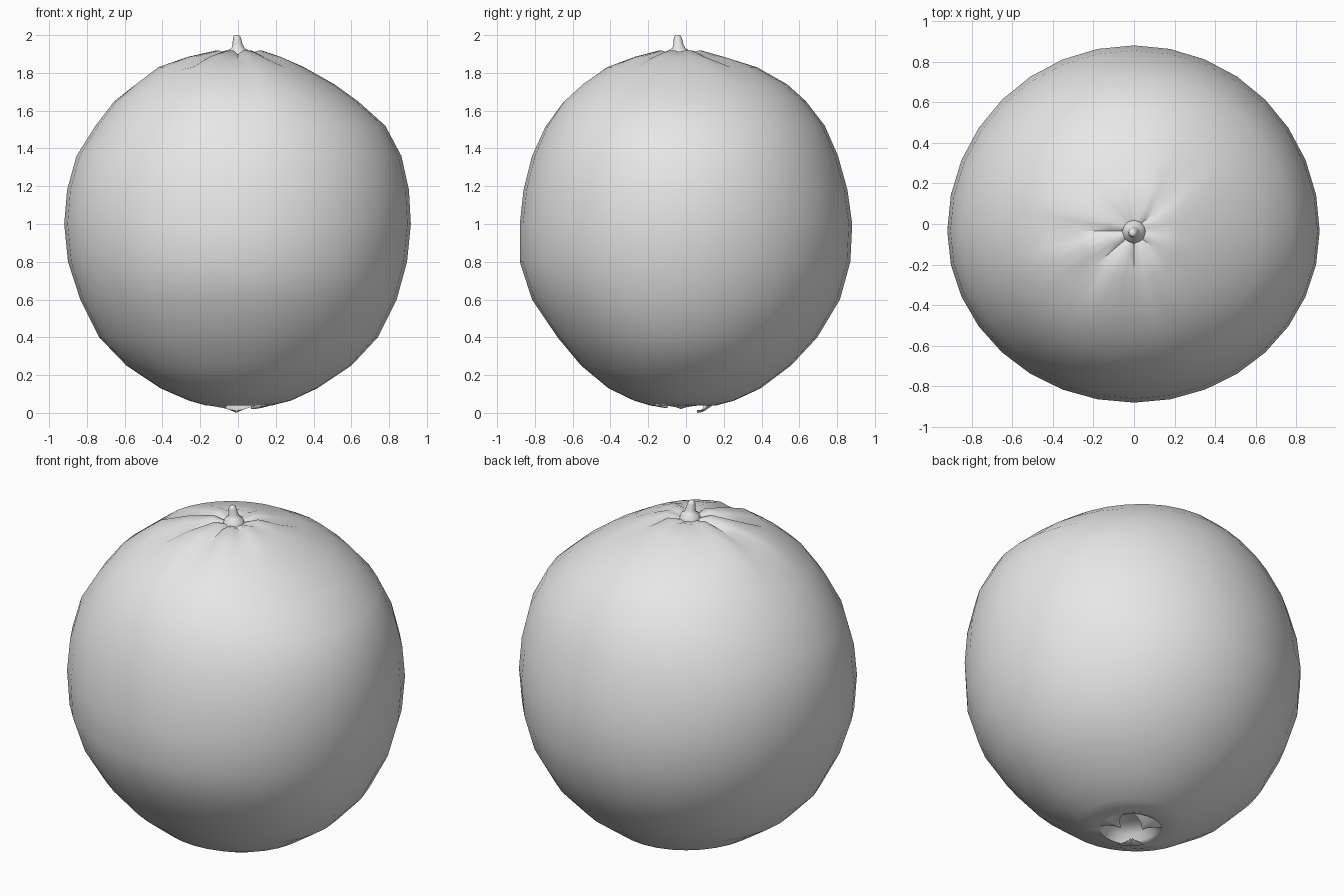
import bpy, bmesh, math
from mathutils import Vector

if "Cube" in bpy.data.objects:
    bpy.data.objects.remove(bpy.data.objects["Cube"])

grey = bpy.data.materials.new("plain_grey")
grey.use_nodes = True
grey.diffuse_color = (0.8, 0.8, 0.8, 1)
grey.node_tree.nodes["Principled BSDF"].inputs["Base Color"].default_value = (0.8, 0.8, 0.8, 1)

SEG = 32
Y0 = -0.035      # the stem axis sits slightly forward


def finish(bm, name, angle):
    bmesh.ops.recalc_face_normals(bm, faces=bm.faces)
    me = bpy.data.meshes.new(name)
    bm.to_mesh(me)
    bm.free()
    me.materials.append(grey)
    ob = bpy.data.objects.new(name, me)
    bpy.context.collection.objects.link(ob)
    bpy.ops.object.select_all(action='DESELECT')
    ob.select_set(True)
    bpy.context.view_layer.objects.active = ob
    bpy.ops.object.shade_smooth_by_angle(angle=math.radians(angle))
    return ob


def skin(name, rings, angle, cap_start=True, cap_end=True):
    """Bridge rings of points, closing the ends with a fan to their centre."""
    bm = bmesh.new()
    loops = [[bm.verts.new(p) for p in ring] for ring in rings]
    n = len(loops[0])
    for a, b in zip(loops, loops[1:]):
        for i in range(n):
            j = (i + 1) % n
            bm.faces.new((a[i], a[j], b[j], b[i]))
    for use, loop in ((cap_start, loops[0]), (cap_end, loops[-1])):
        if use:
            mid = bm.verts.new(sum((v.co for v in loop), Vector()) / n)
            for i in range(n):
                bm.faces.new((loop[i], loop[(i + 1) % n], mid))
    return finish(bm, name, angle)


# Body rows: height, then reach to the left (-x), right (+x), front and back
ROWS = [
    (1.900, .055, .055, .055, .055),
    (1.918, .12, .13, .11, .12),
    (1.885, .27, .23, .24, .24),
    (1.83, .43, .35, .39, .41),
    (1.74, .55, .51, .52, .57),
    (1.65, .655, .635, .62, .67),
    (1.52, .755, .78, .71, .77),
    (1.36, .855, .865, .78, .84),
    (1.18, .905, .905, .825, .89),
    (1.00, .92, .915, .845, .915),
    (0.80, .90, .895, .845, .905),
    (0.60, .835, .84, .78, .85),
    (0.40, .735, .74, .645, .73),
    (0.25, .59, .60, .52, .59),
    (0.13, .41, .42, .375, .43),
    (0.065, .26, .28, .24, .29),
    (0.038, .165, .175, .15, .19),
]
# Creases radiating from the stem: direction in degrees -> depth, length
CREASES = {0: (.010, .30), 45: (.022, .42), 90: (.014, .25), 135: (.010, .35),
           180: (.030, .62), 225: (.030, .50), 270: (.030, .75), 315: (.024, .35)}


def body_ring(row):
    z, left, right, front, back = row
    pts = []
    for i in range(SEG):
        a = 2 * math.pi * i / SEG
        c, s = math.cos(a), math.sin(a)
        x = c * (right if c > 0 else left)
        y = s * (back if s > 0 else front)
        r = math.hypot(x, y)
        dz = 0
        deg = round(math.degrees(a), 2)
        if z > 1.3 and deg in CREASES:
            depth, length = CREASES[deg]
            dz = -depth * max(0, 1 - r / length) ** 0.5 * min(1, r / .15)
        pts.append((x, y + Y0, z + dz))
    return pts


rings = [body_ring(r) for r in ROWS]
# Sunken navel underneath
for z, r in ((.050, .145), (.085, .125), (.115, .08)):
    rings.append(body_ring((z, r, r, r, r + .01)))
skin("fruit_body", rings, 50)

# Stem stub with a flared collar
stem = []
for z, r, lean in ((1.895, .058, 0), (1.922, .050, 0), (1.932, .034, 0), (1.950, .027, -.002),
                   (1.980, .022, -.005), (1.995, .017, -.006), (2.0, .009, -.006)):
    stem.append([(r * math.cos(t) + lean, r * math.sin(t) + Y0 - .003 + lean, z)
                 for t in (2 * math.pi * k / 12 for k in range(12))])
skin("stem", stem, 60, cap_start=False)


# Peel flaps folded over the edge of the navel
def flap(name, direction, spread, tip_r, tip_z):
    bm = bmesh.new()
    rows = []
    for k in range(5):
        t = k / 4
        r = .175 + (tip_r - .175) * t
        z = .040 + (tip_z - .040) * math.sin(t * math.pi / 2)
        row = []
        for j in range(-3, 4):
            a = math.radians(direction + spread * (1 - t * .92) * j / 3)
            edge = .016 * t * (j / 3) ** 2
            row.append(bm.verts.new((r * math.cos(a), r * math.sin(a) + Y0, z + edge)))
        rows.append(row)
    for a, b in zip(rows, rows[1:]):
        for j in range(6):
            bm.faces.new((a[j], a[j + 1], b[j + 1], b[j]))
    finish(bm, name, 50)


flap("back_flap", 95, 38, .095, .0)
flap("left_flap", 5, 34, .07, .020)
flap("right_flap", 225, 30, .09, .025)
